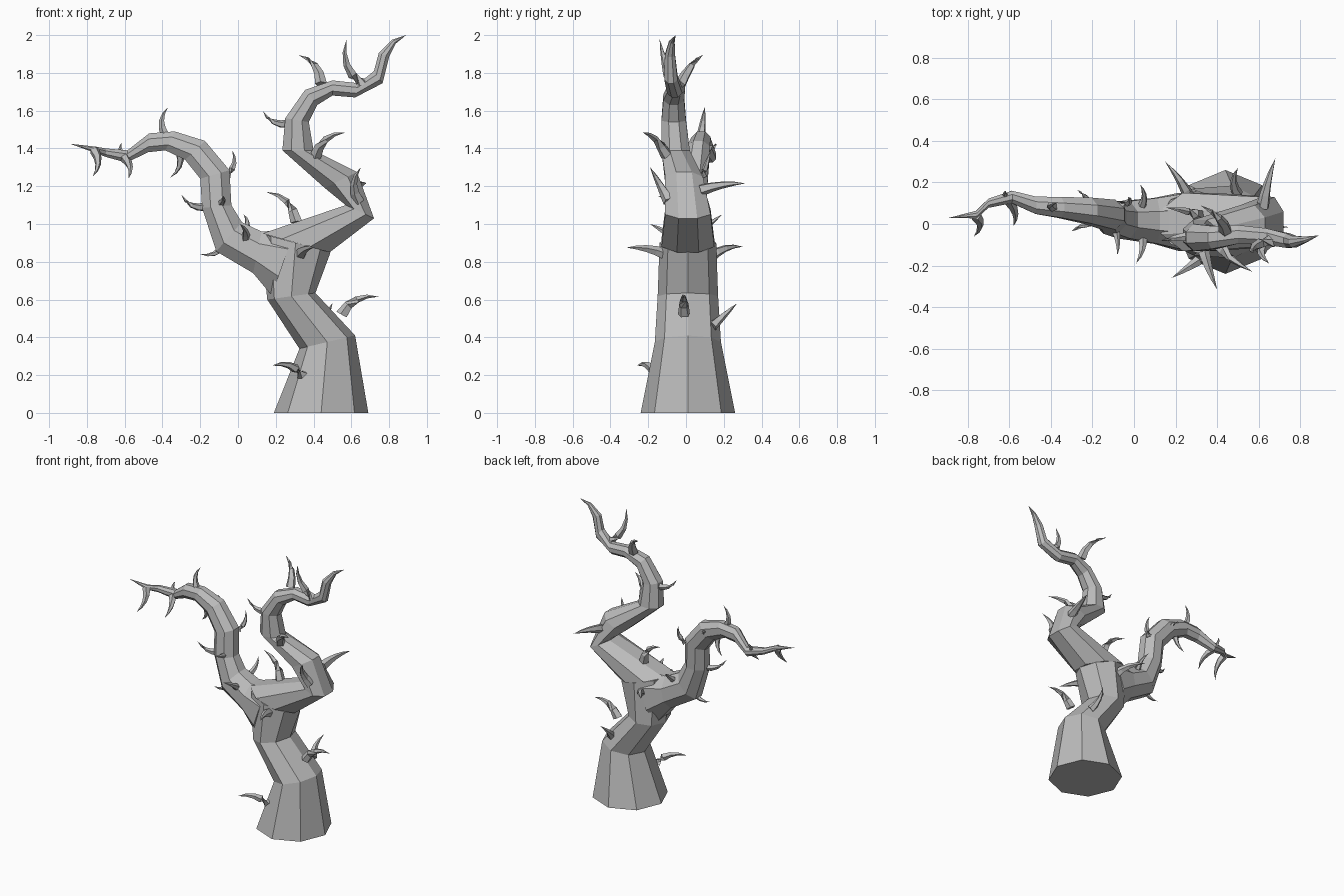
import bpy, bmesh, math
from mathutils import Vector

if "Cube" in bpy.data.objects:
    bpy.data.objects.remove(bpy.data.objects["Cube"])

# One bare grey bark colour
bark = bpy.data.materials.new("grey_bark")
bark.use_nodes = True
grey = (0.5, 0.5, 0.5, 1.0)
bark.diffuse_color = grey
bark.node_tree.nodes["Principled BSDF"].inputs["Base Color"].default_value = grey


def skin(name, rings, tip=None):
    """Skin a list of equal-sized point rings, capped at the base and closed at the tip."""
    bm = bmesh.new()
    loops = [[bm.verts.new(p) for p in ring] for ring in rings]
    count = len(loops[0])
    for low, high in zip(loops, loops[1:]):
        for i in range(count):
            j = (i + 1) % count
            bm.faces.new((low[i], low[j], high[j], high[i]))
    bm.faces.new(loops[0][::-1])
    if tip is None:
        bm.faces.new(loops[-1])
    else:
        point = bm.verts.new(tip)
        last = loops[-1]
        for i in range(count):
            bm.faces.new((last[i], last[(i + 1) % count], point))
    bmesh.ops.recalc_face_normals(bm, faces=bm.faces)
    mesh = bpy.data.meshes.new(name)
    bm.to_mesh(mesh)
    bm.free()
    mesh.materials.append(bark)
    obj = bpy.data.objects.new(name, mesh)
    bpy.context.collection.objects.link(obj)
    return obj


def limb(name, sections, flat_sided, tip=None, sides=8):
    """Each section: one side (x, z), the other side (x, z), centre y, half depth in y."""
    half = math.pi / sides
    phase = half if flat_sided else 0.0
    grow = 1 / math.cos(half) if flat_sided else 1.0
    rings = []
    for ax, az, bx, bz, yc, depth in sections:
        centre = Vector((ax + bx, 2 * yc, az + bz)) / 2
        across = Vector((bx - ax, 0, bz - az)) / 2 * grow
        forward = Vector((0, depth * grow, 0))
        angles = [phase + 2 * half * i for i in range(sides)]
        rings.append([centre + across * math.cos(a) + forward * math.sin(a) for a in angles])
    return skin(name, rings, tip)


def thorn(name, base, tip, curl, sides=5):
    """Curved spike that tapers from base to tip, bowed sideways by curl."""
    base, tip = Vector(base), Vector(tip)
    span = tip - base
    length = span.length
    bow = span.cross(Vector((0, 1, 0))) * curl * 0.35
    middle = (base + tip) / 2 + bow
    radius = min(max(0.16 * length, 0.016), 0.033)
    rings = []
    for t in (0, 0.25, 0.5, 0.75):
        centre = base * (1 - t) ** 2 + middle * 2 * t * (1 - t) + tip * t * t
        heading = ((middle - base) * (1 - t) + (tip - middle) * t).normalized()
        side = heading.orthogonal().normalized()
        other = heading.cross(side)
        size = radius * (1 - t) ** 0.8
        turns = [2 * math.pi * i / sides for i in range(sides)]
        rings.append([centre + (side * math.cos(a) + other * math.sin(a)) * size for a in turns])
    return skin(name, rings, tip)


# Crooked trunk
limb("trunk", [
    (.19, 0, .69, 0, .01, .25),
    (.325, .34, .62, .41, .01, .175),
    (.155, .6, .41, .635, .01, .16),
    (.12, .95, .49, .85, .01, .15),
], flat_sided=False)

# Tall branch that snakes up on the left
limb("left_branch", [
    (.13, .95, .485, .85, .01, .14),
    (.57, 1.1, .72, 1.03, .01, .12),
    (.46, 1.19, .63, 1.275, -.01, .1),
    (.235, 1.39, .4, 1.39, -.055, .075),
    (.25, 1.56, .375, 1.54, -.065, .065),
    (.355, 1.71, .42, 1.63, -.065, .055),
    (.5, 1.76, .5, 1.68, -.05, .045),
    (.64, 1.745, .62, 1.67, -.06, .04),
    (.72, 1.81, .765, 1.745, -.08, .035),
    (.745, 1.905, .8, 1.885, -.085, .027),
    (.815, 1.975, .835, 1.955, -.075, .015),
], flat_sided=True, tip=(.89, 2, -0.0) and (.89, -.055, 2))

# Arching branch that reaches out and droops on the right
limb("right_branch", [
    (.18, .62, .3, .97, .01, .14),
    (.08, .74, .125, .96, .015, .11),
    (-.115, .855, .02, 1.01, .02, .09),
    (-.19, 1.085, -.035, 1.1, .03, .078),
    (-.2, 1.24, -.045, 1.285, .045, .072),
    (-.28, 1.34, -.175, 1.44, .065, .062),
    (-.385, 1.39, -.335, 1.49, .08, .05),
    (-.475, 1.38, -.47, 1.48, .09, .042),
    (-.59, 1.325, -.585, 1.39, .13, .03),
    (-.7, 1.355, -.7, 1.4, .1, .022),
    (-.765, 1.38, -.755, 1.41, .045, .018),
], flat_sided=True, tip=(-.89, .03, 1.425))

# Thorns, as base and tip, grouped by the way they curl
upward = [
    ((.55, -.01, .52), (.745, -.015, .615)),
    ((.5, .14, .46), (.5, .27, .58)),
    ((.62, .08, 1.18), (.68, .315, 1.215)),
    ((.33, -.11, .84), (.4, -.315, .875)),
    ((.41, -.1, 1.36), (.57, -.23, 1.485)),
    ((.64, -.09, 1.12), (.65, -.19, 1.3)),
    ((.27, -.06, 1.53), (.13, -.08, 1.6)),
    ((-.07, .02, .89), (-.2, .01, .84)),
    ((-.17, .02, 1.09), (-.3, -.035, 1.155)),
    ((.66, -.08, 1.74), (.575, -.14, 1.98)),
    ((-.385, .08, 1.47), (-.37, .1, 1.62)),
    ((-.31, .07, 1.38), (-.36, .1, 1.245)),
    ((-.6, .11, 1.35), (-.58, -.01, 1.24)),
    ((-.76, .04, 1.39), (-.77, -.06, 1.25)),
    ((-.61, .13, 1.37), (-.615, .16, 1.43)),
]
downward = [
    ((.34, -.15, .2), (.18, -.26, .25)),
    ((.27, .12, .82), (.15, .3, .88)),
    ((.31, .04, 1.01), (.15, .08, 1.17)),
    ((.44, -.03, 1.74), (.32, .09, 1.895)),
    ((-.055, .09, 1.26), (-.03, .13, 1.39)),
    ((.04, .09, .97), (.03, .19, 1.05)),
    ((.04, -.06, .92), (.01, -.19, 1)),
    ((-.09, -.03, 1.11), (-.08, -.15, 1.15)),
    ((-.22, .11, 1.38), (-.275, .165, 1.42)),
]
for label, group, curl in (("up_thorn", upward, 1), ("down_thorn", downward, -1)):
    for base, tip in group:
        thorn(label, base, tip, curl)
